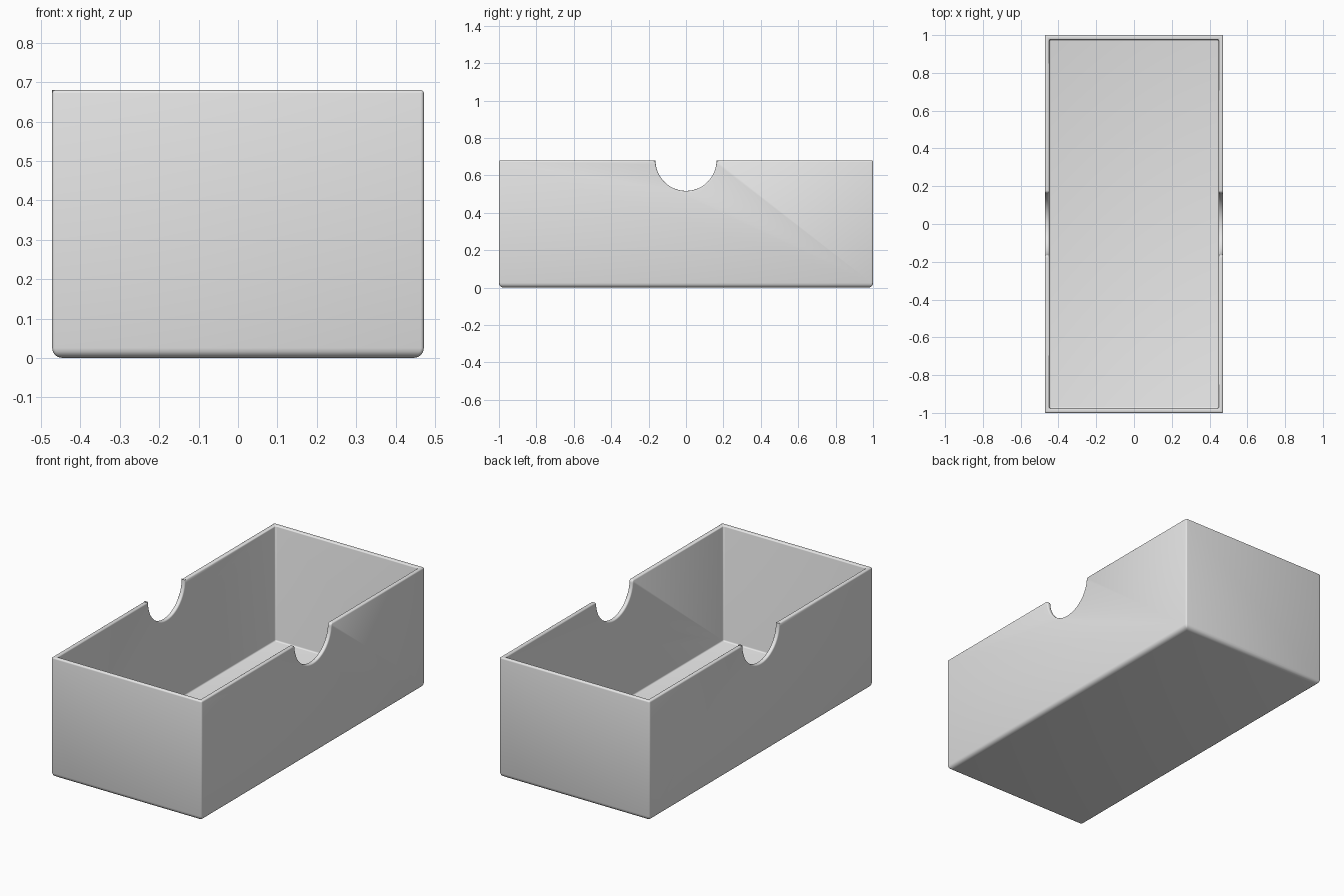
import bpy, bmesh
from math import pi
from mathutils import Matrix

W, L, H = 0.944, 2.0, 0.68      # outer size
WALL = 0.024
NOTCH_R = 0.163
MAX_BEVEL = 0.025

if "Cube" in bpy.data.objects:
    bpy.data.objects.remove(bpy.data.objects["Cube"])

grey = bpy.data.materials.new("light grey")
grey.use_nodes = True
colour = (0.8, 0.8, 0.8, 1)
grey.diffuse_color = colour
grey.node_tree.nodes["Principled BSDF"].inputs["Base Color"].default_value = colour


def add_object(name, bm):
    mesh = bpy.data.meshes.new(name)
    bm.to_mesh(mesh)
    bm.free()
    mesh.materials.append(grey)
    obj = bpy.data.objects.new(name, mesh)
    bpy.context.collection.objects.link(obj)
    return obj


def box(name, sx, sy, z0, z1):
    bm = bmesh.new()
    bmesh.ops.create_cube(bm, size=1, matrix=Matrix.Translation((0, 0, (z0 + z1) / 2))
                          @ Matrix.Diagonal((sx, sy, z1 - z0, 1)))
    return add_object(name, bm)


# Open tray: solid block, hollowed out, with a thumb notch through both long sides
tray = box("tray", W, L, 0, H)
hollow = box("hollow_cutter", W - 2 * WALL, L - 2 * WALL, WALL, H + 0.2)
bm = bmesh.new()
bmesh.ops.create_cone(bm, cap_ends=True, segments=48, radius1=NOTCH_R, radius2=NOTCH_R,
                      depth=W + 0.4, matrix=Matrix.Translation((0, 0, H))
                      @ Matrix.Rotation(pi / 2, 4, 'Y'))
notch = add_object("notch_cutter", bm)

bpy.context.view_layer.objects.active = tray
tray.select_set(True)
for cutter in (hollow, notch):
    cut = tray.modifiers.new("cut", 'BOOLEAN')
    cut.object, cut.operation, cut.solver = cutter, 'DIFFERENCE', 'EXACT'
    bpy.ops.object.modifier_apply(modifier=cut.name)
    bpy.data.objects.remove(cutter)

# Rounding radius chosen by where each sharp edge lies
bm = bmesh.new()
bm.from_mesh(tray.data)
bmesh.ops.dissolve_limit(bm, angle_limit=0.01, verts=bm.verts, edges=bm.edges)
weight = bm.edges.layers.float.new("bevel_weight_edge")
for e in bm.edges:
    if len(e.link_faces) != 2 or e.calc_face_angle(0) < 0.6:
        continue
    a, b = (v.co for v in e.verts)
    mid = (a + b) / 2
    across = abs(a.x - b.x) > 0.01 and abs(mid.y) < NOTCH_R + 0.02
    if mid.z < 0.001:
        radius = 0.025          # underside
    elif across and mid.z > H - 0.01:
        radius = 0.016          # mouth of the notch
    else:
        radius = 0.008          # rim, notch and corners
    e[weight] = radius / MAX_BEVEL
bm.to_mesh(tray.data)
bm.free()

bevel = tray.modifiers.new("rounded edges", 'BEVEL')
bevel.limit_method = 'WEIGHT'
bevel.width = MAX_BEVEL
bevel.segments = 4
bevel.use_clamp_overlap = False
bpy.ops.object.modifier_apply(modifier=bevel.name)
bpy.ops.object.shade_smooth_by_angle(angle=0.6)
